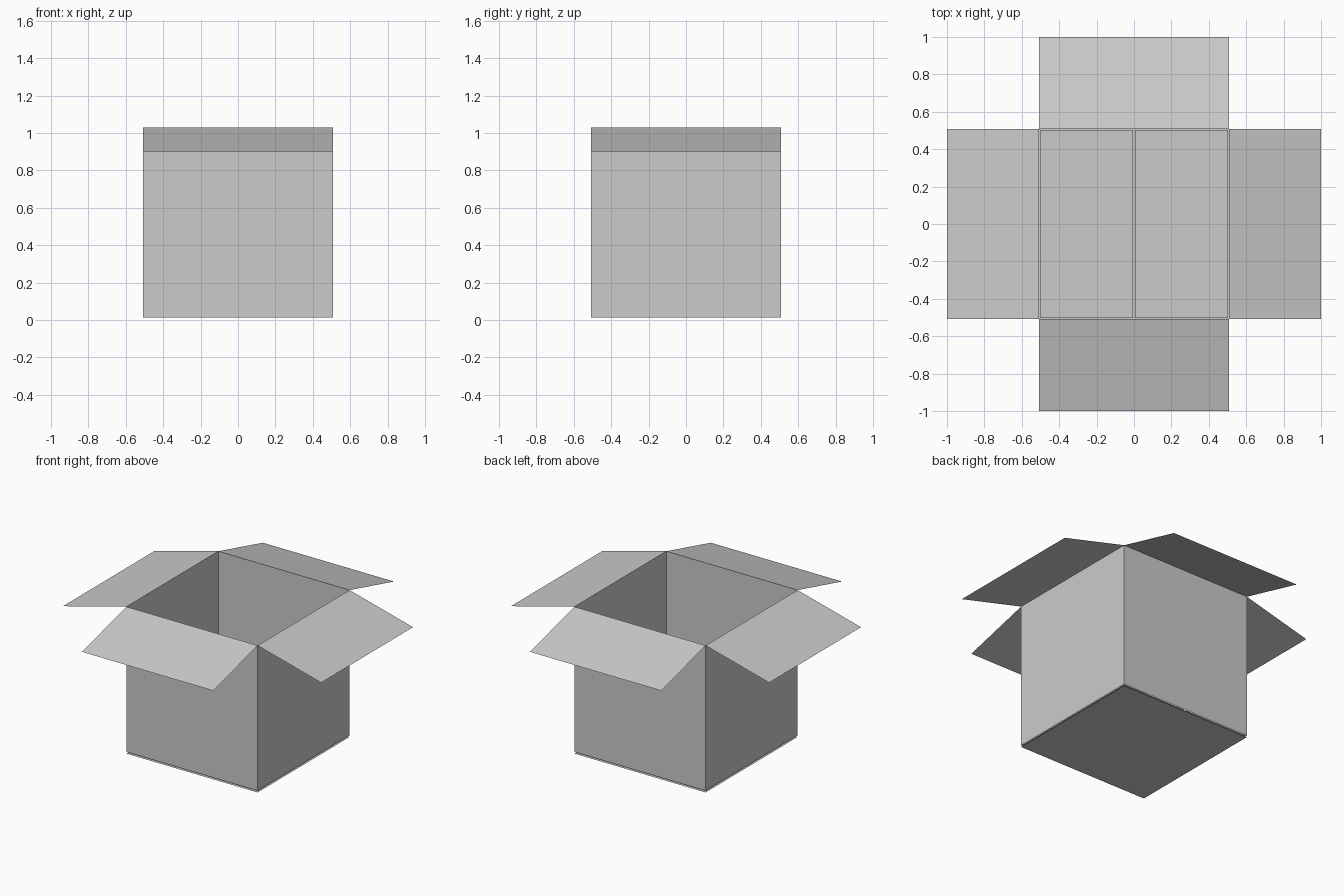
import bpy
from math import radians, cos, sin, pi
from mathutils import Matrix

default = bpy.data.objects.get("Cube")
if default:
    bpy.data.objects.remove(default, do_unlink=True)

HALF = 0.508             # half the width of the box
BASE, TOP = 0.012, 1.028  # lower and upper rims of the walls
FLAP = 0.508             # flap length from the fold
TILT = radians(14.6)     # droop of the open flaps
GAP = 0.006              # clearance around the inner bottom flaps

card = bpy.data.materials.new("grey_cardboard")
card.use_nodes = True
colour = (0.6, 0.6, 0.6, 1)
card.diffuse_color = colour
card.node_tree.nodes["Principled BSDF"].inputs["Base Color"].default_value = colour


def sheet(name, corners, turn=0.0):
    """One flat card panel, turned about the vertical axis."""
    mesh = bpy.data.meshes.new(name)
    mesh.from_pydata(corners, [], [range(len(corners))])
    mesh.transform(Matrix.Rotation(turn, 4, 'Z'))
    mesh.materials.append(card)
    obj = bpy.data.objects.new(name, mesh)
    bpy.context.collection.objects.link(obj)
    return obj


# Walls and open top flaps, one pair per side
reach, drop = HALF + FLAP * cos(TILT), TOP - FLAP * sin(TILT)
for i, side in enumerate(("front", "left", "back", "right")):
    turn = i * pi / 2
    sheet(side + "_wall", [(-HALF, -HALF, BASE), (HALF, -HALF, BASE),
                           (HALF, -HALF, TOP), (-HALF, -HALF, TOP)], turn)
    sheet(side + "_top_flap", [(-HALF, -reach, drop), (HALF, -reach, drop),
                               (HALF, -HALF, TOP), (-HALF, -HALF, TOP)], turn)

# Two inner bottom flaps with a narrow seam between them
inner = HALF - GAP
for side, turn in (("left", 0), ("right", pi)):
    sheet(side + "_bottom_flap", [(GAP, -inner, BASE), (inner, -inner, BASE),
                                  (inner, inner, BASE), (GAP, inner, BASE)], turn)

# Outer bottom panel
sheet("bottom_panel", [(-HALF, -HALF, 0), (-HALF, HALF, 0),
                       (HALF, HALF, 0), (HALF, -HALF, 0)])
